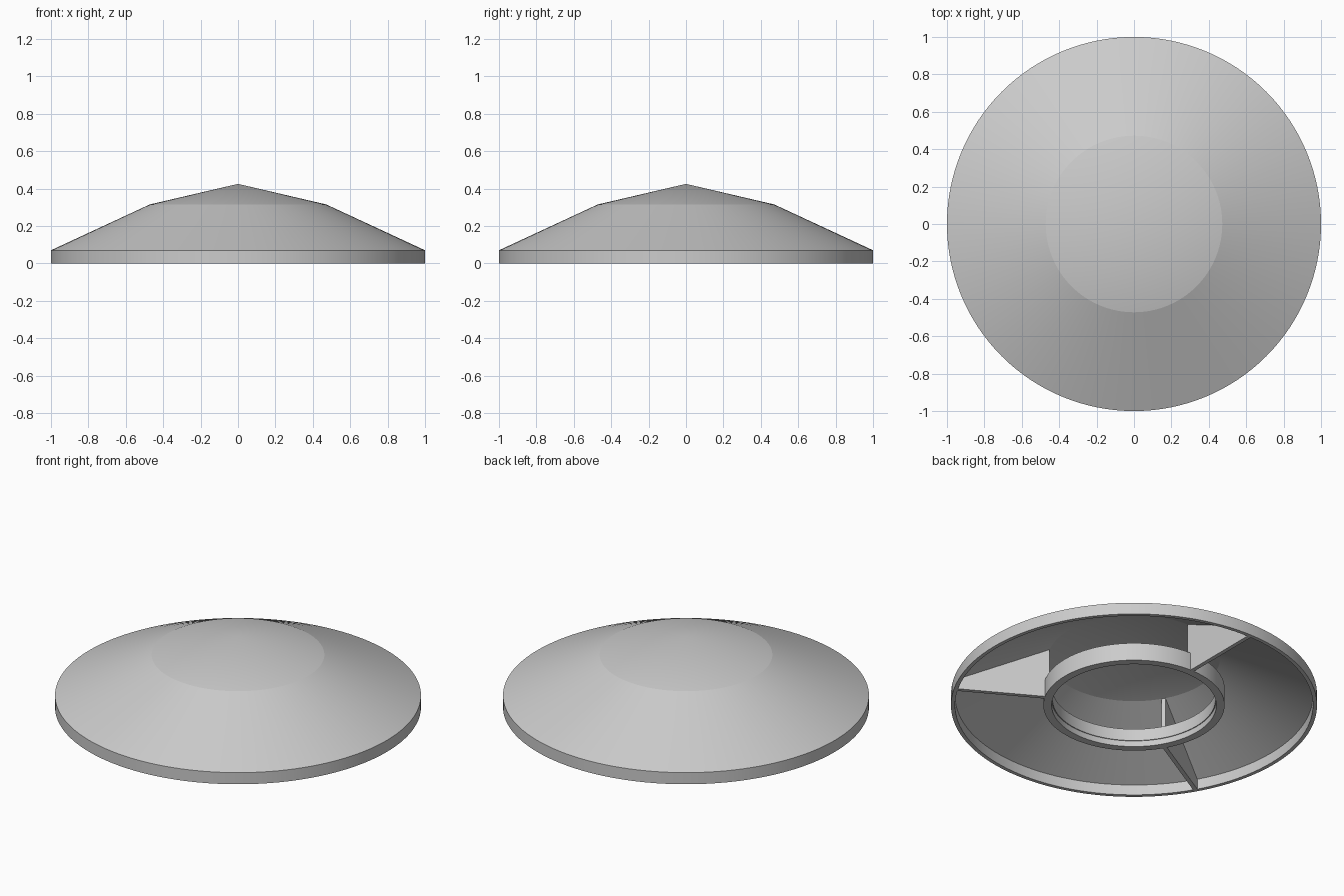
import bpy
import bmesh
from math import radians, pi
from mathutils import Matrix, Vector

cube = bpy.data.objects.get("Cube")
if cube:
    bpy.data.objects.remove(cube, do_unlink=True)

SEGMENTS = 128

grey = bpy.data.materials.new("plain grey")
grey.use_nodes = True
grey.diffuse_color = (0.6, 0.6, 0.6, 1)
grey.node_tree.nodes["Principled BSDF"].inputs["Base Color"].default_value = (0.6, 0.6, 0.6, 1)


def finish(name, bm):
    """Turn a bmesh into a grey object with outward normals."""
    bmesh.ops.remove_doubles(bm, verts=bm.verts, dist=0.0001)
    bmesh.ops.recalc_face_normals(bm, faces=bm.faces)
    mesh = bpy.data.meshes.new(name)
    bm.to_mesh(mesh)
    bm.free()
    mesh.materials.append(grey)
    obj = bpy.data.objects.new(name, mesh)
    bpy.context.collection.objects.link(obj)
    return obj


def lathe(name, profile, closed):
    """Spin a (radius, height) profile around the z axis."""
    bm = bmesh.new()
    verts = [bm.verts.new((r, 0, z)) for r, z in profile]
    pairs = list(zip(verts, verts[1:]))
    if closed:
        pairs.append((verts[-1], verts[0]))
    edges = [bm.edges.new(p) for p in pairs]
    bmesh.ops.spin(bm, geom=verts + edges, cent=(0, 0, 0), axis=(0, 0, 1),
                   angle=2 * pi, steps=SEGMENTS, use_merge=True)
    obj = finish(name, bm)
    bpy.ops.object.select_all(action="DESELECT")
    obj.select_set(True)
    bpy.context.view_layer.objects.active = obj
    bpy.ops.object.shade_smooth_by_angle(angle=radians(8))
    return obj


def rib(name, angle, thickness=0.024):
    """Upright web that follows the underside of the roof."""
    outline = [(0.47, 0), (0.985, 0), (0.985, 0.067), (0.47, 0.305)]
    bm = bmesh.new()
    face = bm.faces.new([bm.verts.new((r, -thickness / 2, z)) for r, z in outline])
    side = bmesh.ops.extrude_face_region(bm, geom=[face])["geom"]
    moved = [g for g in side if isinstance(g, bmesh.types.BMVert)]
    bmesh.ops.translate(bm, verts=moved, vec=Vector((0, thickness, 0)))
    bmesh.ops.rotate(bm, verts=bm.verts, cent=(0, 0, 0),
                     matrix=Matrix.Rotation(radians(angle), 3, "Z"))
    return finish(name, bm)


# Hollow two-slope roof with its upright rim
lathe("roof_shell", [(0, 0.425), (0.472, 0.315), (1, 0.07), (1, 0),
                     (0.978, 0), (0.978, 0.062), (0.47, 0.298), (0, 0.408)], False)

# Collar under the middle, with a small step inside
lathe("inner_collar", [(0.495, 0), (0.495, 0.107), (0.445, 0.107),
                       (0.445, 0.035), (0.45, 0.035), (0.45, 0)], True)

# Three webs joining the collar to the rim
for name, angle in (("back_rib", 90), ("right_rib", 210), ("left_rib", 330)):
    rib(name, angle)
